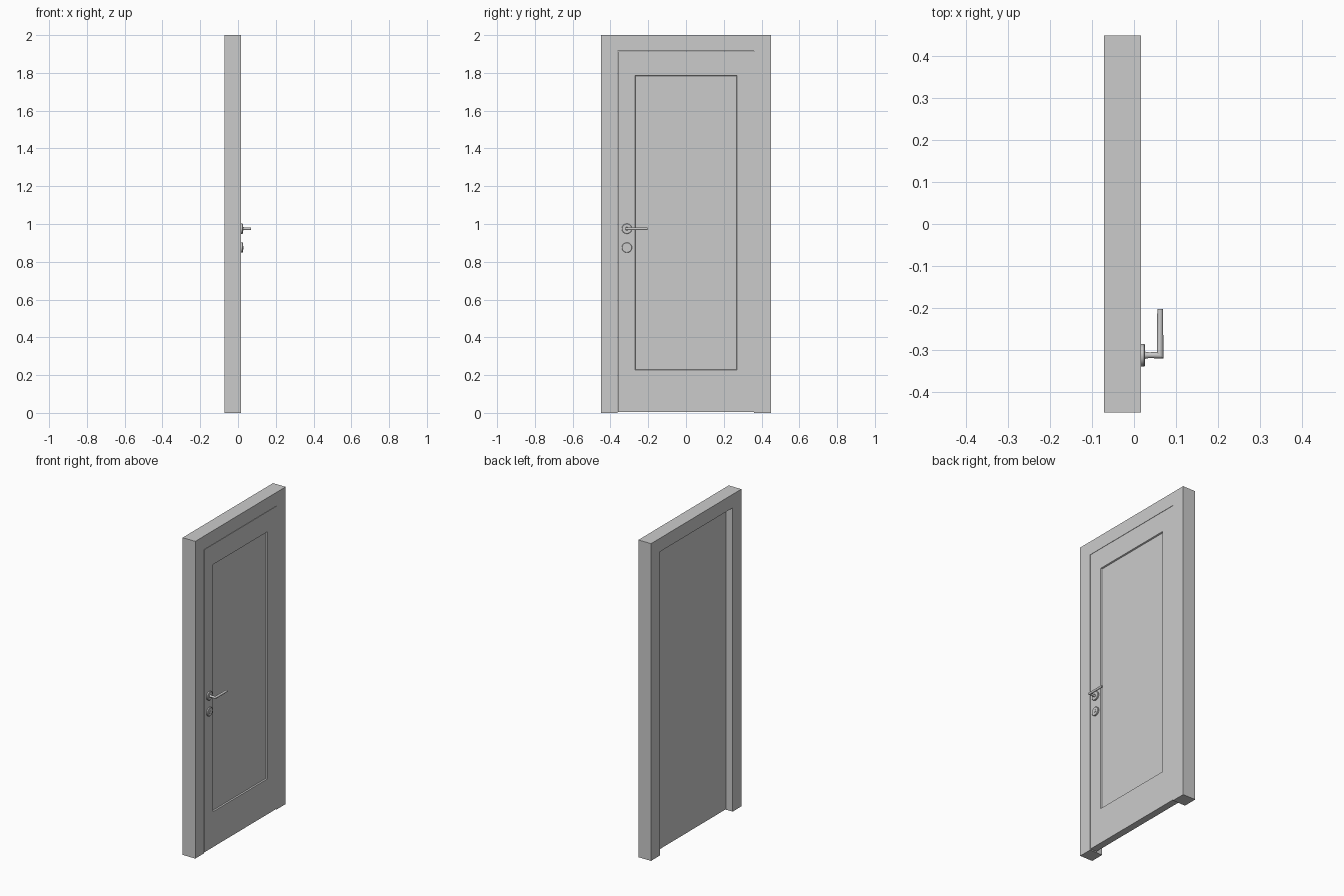
import bpy, bmesh, math
from mathutils import Vector, Matrix

if "Cube" in bpy.data.objects:
    bpy.data.objects.remove(bpy.data.objects["Cube"])

FRONT, BACK = 0.017, -0.071      # frame depth along x
LEAF_BACK = -0.027
LY, LZ = -0.313, 0.975           # latch position


def finish(name, bm, smooth=False):
    bmesh.ops.recalc_face_normals(bm, faces=bm.faces[:])
    me = bpy.data.meshes.new(name)
    bm.to_mesh(me)
    bm.free()
    ob = bpy.data.objects.new(name, me)
    bpy.context.collection.objects.link(ob)
    if smooth:
        bpy.ops.object.select_all(action='DESELECT')
        ob.select_set(True)
        bpy.context.view_layer.objects.active = ob
        bpy.ops.object.shade_smooth_by_angle(angle=math.radians(35))
    return ob


def lathe_x(name, profile, y, z, sides=24):
    """Closed solid turned about an x-parallel axis; profile = (x, radius)."""
    bm = bmesh.new()
    rings = []
    for x, r in profile:
        rings.append([bm.verts.new((x, y + r * math.cos(2 * math.pi * i / sides),
                                    z + r * math.sin(2 * math.pi * i / sides)))
                      for i in range(sides)])
    for a, b in zip(rings, rings[1:]):
        for i in range(sides):
            j = (i + 1) % sides
            bm.faces.new((a[i], a[j], b[j], b[i]))
    bm.faces.new(rings[0])
    bm.faces.new(rings[-1])
    return finish(name, bm, True)


# Door frame: an upside-down U, extruded through its depth
bm = bmesh.new()
outline = [(-.45, 0), (-.45, 2), (.45, 2), (.45, 0),
           (.361, 0), (.361, 1.915), (-.363, 1.915), (-.363, 0)]
face = bm.faces.new([bm.verts.new((BACK, y, z)) for y, z in outline])
ext = bmesh.ops.extrude_face_region(bm, geom=[face])
bmesh.ops.translate(bm, vec=(FRONT - BACK, 0, 0),
                    verts=[v for v in ext['geom'] if isinstance(v, bmesh.types.BMVert)])
finish("door_frame", bm)

# Door leaf with a shallow recessed panel on the front
bm = bmesh.new()


def loop(x, y, z0, z1):
    return [bm.verts.new(p) for p in ((x, -y, z0), (x, y, z0), (x, y, z1), (x, -y, z1))]


rings = [loop(LEAF_BACK, .36, .005, 1.913), loop(FRONT, .36, .005, 1.913),
         loop(FRONT, .271, .228, 1.786), loop(FRONT - .008, .268, .231, 1.783)]
for a, b in zip(rings, rings[1:]):
    for i in range(4):
        j = (i + 1) % 4
        bm.faces.new((a[i], a[j], b[j], b[i]))
bm.faces.new(rings[0])
bm.faces.new(rings[-1])
finish("door_leaf", bm)

# Round plates for the lever and the lock
plate = [(FRONT - .002, .027), (.024, .027), (.026, .025)]
lathe_x("lever_plate", plate, LY, LZ)
lathe_x("lock_plate", plate, LY, LZ - .1)
lathe_x("lock_cylinder", [(.024, .009), (.028, .009)], LY, LZ - .1, 16)

# Lever: neck out of the plate, mitred corner, then grip along +y
bm = bmesh.new()
stations = [((.024, LY, LZ), (1, 0, 0), .009), ((.035, LY, LZ), (1, 0, 0), .007),
            ((.0625, LY, LZ), (1, 1, 0), .0075), ((.0625, -.203, LZ), (0, 1, 0), .007)]
sides, rings = 16, []
for c, d, r in stations:
    d = Vector(d).normalized()
    side = Vector((-d.y, d.x, 0))
    wide = math.sqrt(2) if d.x and d.y else 1
    rings.append([bm.verts.new(Vector(c) + side * r * wide * math.cos(2 * math.pi * i / sides)
                               + Vector((0, 0, r * math.sin(2 * math.pi * i / sides))))
                  for i in range(sides)])
for a, b in zip(rings, rings[1:]):
    for i in range(sides):
        j = (i + 1) % sides
        bm.faces.new((a[i], a[j], b[j], b[i]))
bm.faces.new(rings[0])
bm.faces.new(rings[-1])
finish("lever_handle", bm, True)
